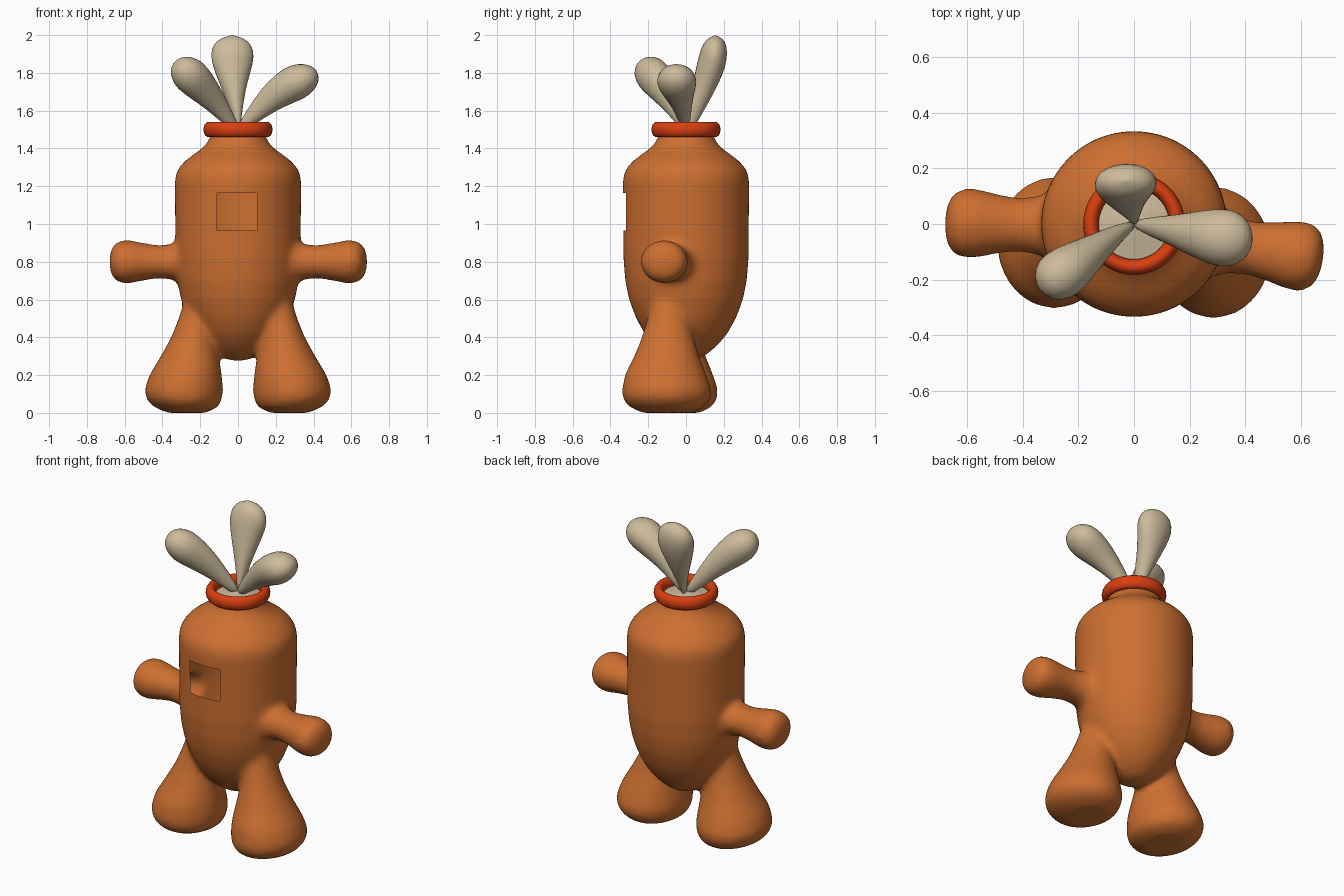
import bpy, bmesh, math
from mathutils import Vector

if "Cube" in bpy.data.objects:
    bpy.data.objects.remove(bpy.data.objects["Cube"])

X, Y, Z = Vector((1, 0, 0)), Vector((0, 1, 0)), Vector((0, 0, 1))


def material(name, rgb):
    m = bpy.data.materials.new(name)
    m.diffuse_color = (*rgb, 1)
    m.use_nodes = True
    m.node_tree.nodes["Principled BSDF"].inputs["Base Color"].default_value = m.diffuse_color
    return m


ORANGE = material("carrot orange", (0.61, 0.16, 0.03))
RED = material("collar red", (0.70, 0.05, 0.005))
BEIGE = material("pale beige", (0.61, 0.50, 0.33))


def loft(bm, sections, sides, flat=False):
    """Skin elliptical sections (x, y, z, rx, ry), level or square to the path."""
    rings = []
    pts = [Vector(s[:3]) for s in sections]
    for i, s in enumerate(sections):
        u, v = X, Y
        if not flat:
            t = (pts[min(i + 1, len(pts) - 1)] - pts[max(i - 1, 0)]).normalized()
            u = t.cross(Z).normalized()
            v = u.cross(t)
        rings.append([bm.verts.new(pts[i] + u * s[3] * math.cos(a) + v * s[4] * math.sin(a))
                      for a in (2 * math.pi * k / sides for k in range(sides))])
    for a, b in zip(rings, rings[1:]):
        for k in range(sides):
            n = (k + 1) % sides
            bm.faces.new((a[k], a[n], b[n], b[k]))
    bm.faces.new(rings[0])
    bm.faces.new(rings[-1])


def finish(bm, name, mat):
    bmesh.ops.recalc_face_normals(bm, faces=bm.faces)
    me = bpy.data.meshes.new(name)
    bm.to_mesh(me)
    bm.free()
    me.materials.append(mat)
    ob = bpy.data.objects.new(name, me)
    bpy.context.collection.objects.link(ob)
    return ob


def select(ob):
    bpy.ops.object.select_all(action='DESELECT')
    ob.select_set(True)
    bpy.context.view_layer.objects.active = ob


def apply_all(ob):
    select(ob)
    for m in list(ob.modifiers):
        bpy.ops.object.modifier_apply(modifier=m.name)


def smooth(ob, angle=40):
    select(ob)
    bpy.ops.object.shade_smooth_by_angle(angle=math.radians(angle))


# Torso: round sections, (z, radius)
bm = bmesh.new()
torso = [(0.275, 0.03), (0.29, 0.08), (0.32, 0.125), (0.36, 0.17), (0.42, 0.22), (0.5, 0.265),
         (0.6, 0.302), (0.7, 0.322), (0.82, 0.332), (1.0, 0.333), (1.24, 0.335), (1.29, 0.32),
         (1.34, 0.275), (1.39, 0.205), (1.43, 0.16), (1.475, 0.15)]
loft(bm, [(0, 0, z, r, r) for z, r in torso], 64, flat=True)

# Legs: level sections, (z, inner x, outer x, front y, back y)
leg = [(0.0, 0.17, 0.37, -0.23, 0.04), (0.03, 0.105, 0.445, -0.30, 0.10),
       (0.07, 0.085, 0.485, -0.335, 0.13), (0.12, 0.078, 0.497, -0.34, 0.137),
       (0.2, 0.085, 0.47, -0.325, 0.11), (0.3, 0.10, 0.41, -0.275, 0.07),
       (0.4, 0.12, 0.355, -0.235, 0.04), (0.5, 0.12, 0.315, -0.205, 0.02),
       (0.6, 0.11, 0.285, -0.18, 0.0), (0.7, 0.11, 0.25, -0.15, -0.03)]
for side, shift in ((1, 0.0), (-1, 0.035)):
    loft(bm, [(side * (a + b) / 2, (c + d) / 2 + shift, z, (b - a) / 2, (d - c) / 2)
              for z, a, b, c, d in leg], 32, flat=True)

# Arms: (distance from centre, radius)
arm = [(0.2, 0.12), (0.3, 0.115), (0.35, 0.095), (0.42, 0.088), (0.5, 0.1), (0.57, 0.115),
       (0.62, 0.114), (0.65, 0.1), (0.67, 0.072), (0.68, 0.03)]
for side, y0, y1 in ((1, -0.05, -0.125), (-1, -0.01, 0.005)):
    loft(bm, [(side * d, y0 + (y1 - y0) * (d - 0.2) / 0.45, 0.8, r * 1.1, r)
              for d, r in arm], 24)

# Fuse and blend the limbs into the torso
body = finish(bm, "body", ORANGE)
rm = body.modifiers.new("fuse", 'REMESH')
rm.mode, rm.voxel_size = 'VOXEL', 0.016
sm = body.modifiers.new("blend", 'SMOOTH')
sm.factor, sm.iterations = 0.5, 16
apply_all(body)

# Square opening in the chest
bm = bmesh.new()
bm.from_mesh(body.data)
x0, x1, z0, z1 = -0.11, 0.1, 0.965, 1.165
for co, no in (((x0, 0, 0), X), ((x1, 0, 0), X), ((0, 0, z0), Z), ((0, 0, z1), Z)):
    near = [f for f in bm.faces if f.calc_center_median().y < -0.2
            and abs(f.calc_center_median().x) < 0.16
            and 0.92 < f.calc_center_median().z < 1.21]
    geom = near + list({e for f in near for e in f.edges}) + list({v for f in near for v in f.verts})
    bmesh.ops.bisect_plane(bm, geom=geom, plane_co=co, plane_no=no, dist=1e-5)
hole = []
for f in bm.faces:
    c = f.calc_center_median()
    if c.y < -0.2 and x0 < c.x < x1 and z0 < c.z < z1:
        hole.append(f)
bmesh.ops.delete(bm, geom=hole, context='FACES')
bm.to_mesh(body.data)
bm.free()
smooth(body, 60)

# Collar: flattened ring around the neck
bm = bmesh.new()
N, M = 48, 14
ring = []
for i in range(N):
    a = 2 * math.pi * i / N
    row = []
    for j in range(M):
        b = 2 * math.pi * j / M
        r = 0.155 + 0.028 * math.cos(b)
        row.append(bm.verts.new((r * math.cos(a), r * math.sin(a), 1.5 + 0.041 * math.sin(b))))
    ring.append(row)
for i in range(N):
    for j in range(M):
        p, q, k = ring[i], ring[(i + 1) % N], (j + 1) % M
        bm.faces.new((p[j], q[j], q[k], p[k]))
smooth(finish(bm, "collar", RED), 60)

# Pale plug inside the collar
bm = bmesh.new()
loft(bm, [(0, 0, z, r, r) for z, r in ((1.465, 0.145), (1.485, 0.145), (1.495, 0.08), (1.51, 0.02))],
     40, flat=True)
smooth(finish(bm, "neck_plug", BEIGE))

# Leaves: path points with half width and half thickness
leaves = {
    "back_leaf": [(0, 0.01, 1.49, .012, .02), (-.005, .04, 1.58, .025, .04),
                  (-.02, .085, 1.7, .06, .06), (-.028, .125, 1.81, .1, .075),
                  (-.03, .145, 1.89, .122, .078), (-.03, .155, 1.95, .105, .065),
                  (-.03, .157, 1.985, .065, .04), (-.03, .157, 2.0, .02, .012)],
    "left_leaf": [(0, 0, 1.49, .015, .02), (-.07, -.04, 1.58, .035, .045),
                  (-.13, -.085, 1.66, .055, .07), (-.2, -.135, 1.735, .08, .092),
                  (-.25, -.175, 1.785, .097, .102), (-.295, -.2, 1.82, .088, .085),
                  (-.325, -.215, 1.84, .055, .052), (-.335, -.22, 1.847, .018, .018)],
    "right_leaf": [(0, 0, 1.49, .015, .02), (.08, -.012, 1.575, .04, .045),
                   (.16, -.025, 1.655, .062, .072), (.25, -.04, 1.72, .095, .093),
                   (.315, -.05, 1.755, .11, .1), (.37, -.052, 1.775, .1, .082),
                   (.41, -.052, 1.785, .065, .052), (.425, -.052, 1.788, .02, .018)],
}
for name, path in leaves.items():
    bm = bmesh.new()
    loft(bm, path, 14)
    leaf = finish(bm, name, BEIGE)
    leaf.modifiers.new("round", 'SUBSURF').levels = 1
    apply_all(leaf)
    smooth(leaf, 60)
